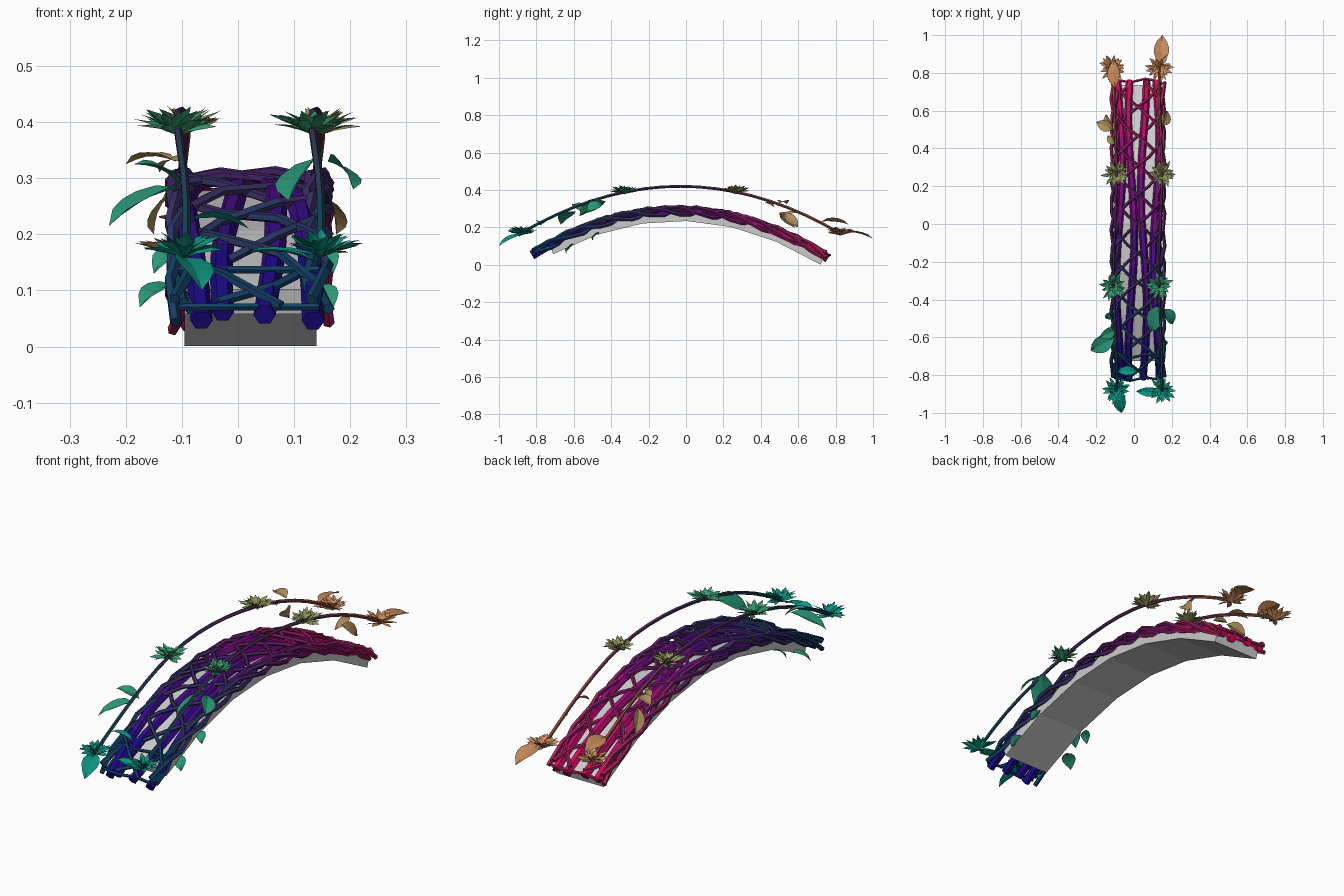
import bpy, bmesh, random
from math import sin, cos, pi, radians
from mathutils import Vector

if "Cube" in bpy.data.objects:
    bpy.data.objects.remove(bpy.data.objects["Cube"])

random.seed(4)
CX = 0.02                      # centre line of the walkway
BINS = 8
PALETTES = {                   # front, middle, back
    "root": [(.012, .003, .26), (.10, .004, .22), (.62, .003, .10)],
    "vine": [(.006, .05, .13), (.07, .012, .13), (.40, .015, .10)],
    "rail": [(.008, .06, .10), (.07, .02, .11), (.28, .07, .04)],
    "leaf": [(.004, .30, .22), (.07, .34, .11), (.58, .26, .11)],
}


def deck_z(y):
    return 0.281 - 0.385 * (y + 0.03) ** 2 - 0.012 * y


def rail_z(y):
    return 0.42 - 0.345 * (y + 0.03) ** 2


def make(name, bm, kind=None):
    """Finish a mesh, colouring its faces by position along the arch."""
    me = bpy.data.meshes.new(name)
    bm.normal_update()
    bm.to_mesh(me)
    bm.free()
    ob = bpy.data.objects.new(name, me)
    bpy.context.collection.objects.link(ob)
    if kind:
        a, b, c = [Vector(v) for v in PALETTES[kind]]
        for i in range(BINS):
            key = f"{kind}_{i}"
            m = bpy.data.materials.get(key)
            if not m:
                m = bpy.data.materials.new(key)
                t = 2 * i / (BINS - 1)
                col = a.lerp(b, t) if t < 1 else b.lerp(c, t - 1)
                m.diffuse_color = (*col, 1)
                m.use_nodes = True
                m.node_tree.nodes["Principled BSDF"].inputs["Base Color"].default_value = m.diffuse_color
            me.materials.append(m)
        for p in me.polygons:
            p.material_index = max(0, min(BINS - 1, int((p.center.y + 0.9) / 1.8 * BINS)))
    return ob


def tube(bm, pts, r, n=6):
    pts = [Vector(p) for p in pts]
    rings = []
    for i, p in enumerate(pts):
        t = (pts[min(i + 1, len(pts) - 1)] - pts[max(i - 1, 0)]).normalized()
        s = t.cross(Vector((0, 0, 1))).normalized()
        u = s.cross(t)
        rings.append([bm.verts.new(p + r * (s * cos(2 * pi * k / n) + u * sin(2 * pi * k / n)))
                      for k in range(n)])
    for a, b in zip(rings, rings[1:]):
        for k in range(n):
            bm.faces.new((a[k], a[(k + 1) % n], b[(k + 1) % n], b[k]))
    bm.faces.new(rings[0][::-1])
    bm.faces.new(rings[-1])


def blade(bm, base, tip, w, bend=0.0, roll=0.0, widths=(.7, 1, .95, .6)):
    """Leaf folded along its midrib, pointed at both ends."""
    base, tip = Vector(base), Vector(tip)
    d = tip - base
    s = d.cross(Vector((0, 0, 1))).normalized()
    up = s.cross(d).normalized()
    s, up = s * cos(roll) + up * sin(roll), up * cos(roll) - s * sin(roll)
    first, last = bm.verts.new(base), bm.verts.new(tip)
    rows = []
    for i, k in enumerate(widths):
        t = (i + 1) / (len(widths) + 1)
        c = base + d * t + up * bend * sin(pi * t)
        rows.append([bm.verts.new(c + s * w / 2 * k * e + up * abs(e) * w * .12) for e in (-1, 0, 1)])
    for e in (0, 1):
        bm.faces.new((first, rows[0][e + 1], rows[0][e]))
        bm.faces.new((last, rows[-1][e], rows[-1][e + 1]))
        for a, b in zip(rows, rows[1:]):
            bm.faces.new((a[e], a[e + 1], b[e + 1], b[e]))


def span(y0, y1, n):
    return [y0 + (y1 - y0) * i / n for i in range(n + 1)]


# Stone slab, a faceted arch
bm = bmesh.new()
sections = []
for y in span(-0.725, 0.735, 6):
    z = deck_z(y)
    sections.append([bm.verts.new((x, y + (0.0 if dz > -.02 else -0.02 * y), z + dz))
                     for x, dz in ((-.095, -.046), (.14, -.046), (.14, -.002), (-.095, -.002))])
for a, b in zip(sections, sections[1:]):
    for k in range(4):
        bm.faces.new((a[k], a[(k + 1) % 4], b[(k + 1) % 4], b[k]))
bm.faces.new(sections[0][::-1])
bm.faces.new(sections[-1])
bmesh.ops.recalc_face_normals(bm, faces=bm.faces)
make("arch_slab", bm)

# Four thick roots running along the walkway
for i, x0 in enumerate((-.078, -.014, .052, .118)):
    bm = bmesh.new()
    tube(bm, [(x0 + .016 * sin(5 * y + i * 1.9), y, deck_z(y) + .004 + .009 * sin(9 * y + i * 2))
              for y in span(-.82, .755, 16)], .020)
    make(f"root_{i + 1}", bm, "root")

# Thin vines zigzagging from edge to edge
for i in range(4):
    bm = bmesh.new()
    tube(bm, [(CX + .13 * cos(2 * pi * y / .62 + i * pi / 2), y,
               deck_z(y) + .02 + .012 * sin(2 * pi * y / .31 + i * 2.1))
              for y in span(-.82, .75, 20)], .009, 5)
    make(f"woven_vine_{i + 1}", bm, "vine")

# Braided vines on both edges
for side, label in ((-1, "left"), (1, "right")):
    bm = bmesh.new()
    for k in range(3):
        ph = k * 2 * pi / 3 + side
        tube(bm, [(CX + side * .122 + .02 * sin(2 * pi * y / .42 + ph), y,
                   deck_z(y) + .008 + .024 * cos(2 * pi * y / .42 + ph))
                  for y in span(-.81, .75, 18)], .0105, 5)
    make(f"edge_braid_{label}", bm, "vine")

# Cross ties at the ends
bm = bmesh.new()
for y in (-.82, -.7, .76):
    tube(bm, [(CX + x, y + .01 * sin(30 * x), deck_z(y) + .02) for x in (-.125, -.04, .04, .125)], .007, 5)
make("cross_ties", bm, "vine")

# Hand rail vines with spiky tufts
for side, label in ((-1, "left"), (1, "right")):
    bm = bmesh.new()
    tube(bm, [(CX + side * .12 + .008 * sin(6 * y), y, rail_z(y)) for y in span(-.89, .83, 18)], .008, 5)
    make(f"rail_vine_{label}", bm, "rail")
    bm = bmesh.new()
    for y in (-.88, -.33, .265, .825):
        c = Vector((CX + side * .122 + .008 * sin(6 * y), y, rail_z(y) - .012))
        for tier, (n, el, ln) in enumerate(((13, 18, .077), (11, 32, .07), (8, 50, .055))):
            for k in range(n):
                a = 2 * pi * (k + .5 * tier) / n + random.uniform(-.15, .15)
                e = radians(el + random.uniform(-8, 8))
                L = ln * random.uniform(.8, 1.15)
                blade(bm, c, c + L * Vector((cos(a) * cos(e), sin(a) * cos(e), sin(e))),
                      .021, .003, random.uniform(-.5, .5), (.8, 1))
    make(f"tufts_{label}", bm, "leaf")

# Broad leaves: base, tip, width, roll
leaves = [
    ((.14, .84, .175), (.15, 1.0, .14), .08, 0),
    ((-.10, .72, .23), (-.105, .87, .215), .07, .3),
    ((-.11, .50, .33), (-.20, .54, .325), .06, 0),
    ((-.11, .50, .28), (-.15, .58, .20), .06, .8),
    ((.15, .52, .27), (.175, .60, .20), .06, -.8),
    ((-.10, .42, .33), (-.14, .47, .31), .035, .3),
    ((.14, .60, .28), (.13, .50, .25), .035, .5),
    ((-.10, -.60, .285), (-.23, -.67, .215), .09, .0),
    ((-.10, -.56, .285), (-.185, -.60, .325), .06, .2),
    ((.15, -.43, .34), (.09, -.57, .26), .10, -.5),
    ((.16, -.45, .33), (.205, -.53, .28), .07, .6),
    ((-.10, -.87, .16), (-.065, -1.0, .10), .07, .2),
    ((.14, -.89, .15), (.01, -.885, .165), .05, .1),
    ((-.09, -.78, .225), (.02, -.78, .21), .05, .2),
    ((-.11, -.59, .11), (-.175, -.64, .07), .06, .1),
    ((.14, -.60, .11), (.165, -.64, .06), .05, -.3),
    ((-.11, -.46, .17), (-.15, -.50, .13), .04, .3),
    ((.15, -.46, .17), (.17, -.50, .13), .04, -.3),
]
bm = bmesh.new()
for base, tip, w, roll in leaves:
    blade(bm, base, tip, w, .012, roll)
make("broad_leaves", bm, "leaf")
